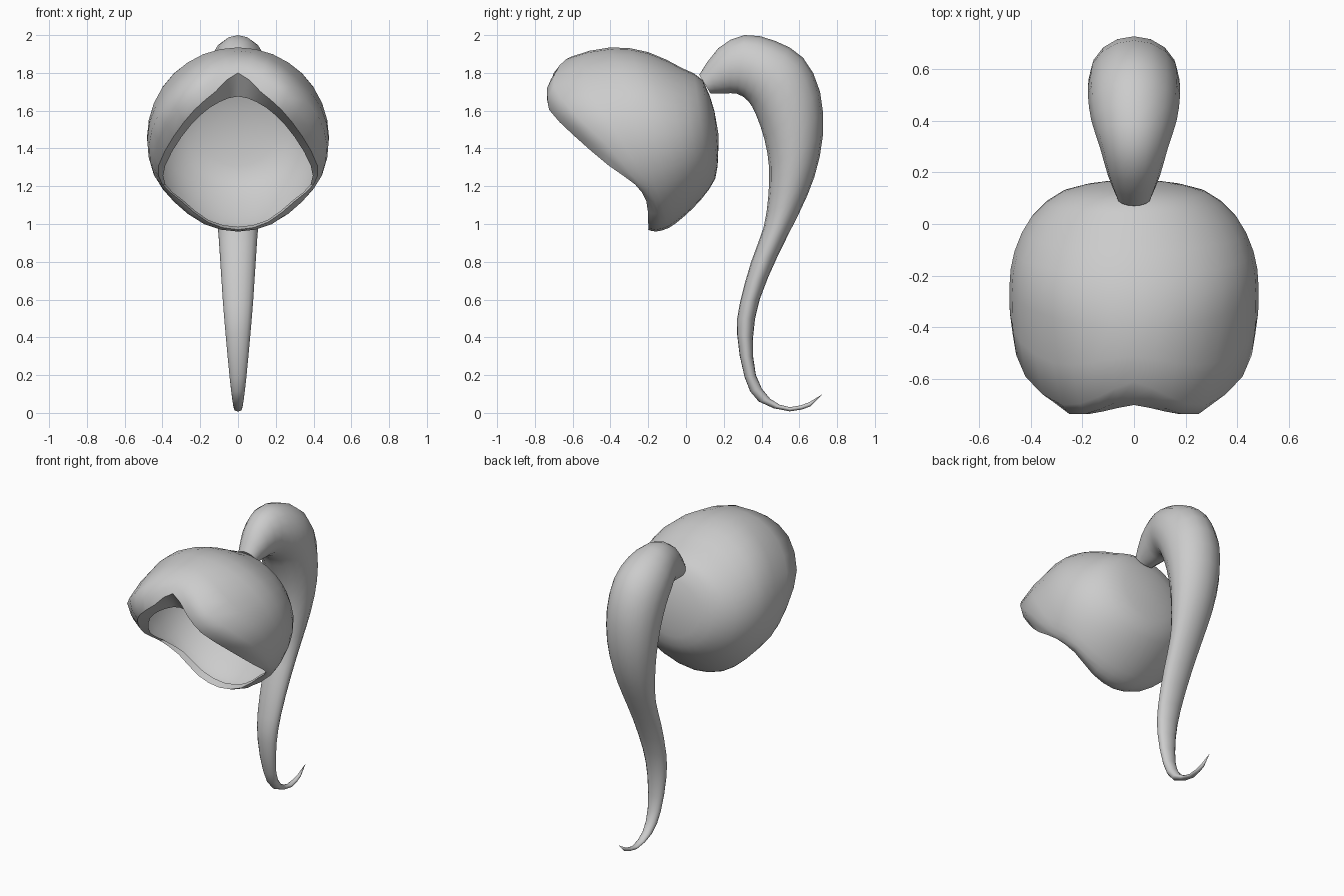
import bpy, bmesh
from math import sin, cos, pi
from mathutils import Vector

if "Cube" in bpy.data.objects:
    bpy.data.objects.remove(bpy.data.objects["Cube"])


def refine(items, cyclic, mid):
    """Insert a smoothly interpolated item between each pair of neighbours."""
    n, out = len(items), []
    for i in range(n if cyclic else n - 1):
        ids = [i - 1, i, i + 1, i + 2]
        ids = [k % n if cyclic else max(0, min(n - 1, k)) for k in ids]
        out += [items[i], mid(*[items[k] for k in ids])]
    return out if cyclic else out + [items[-1]]


def mid_point(a, b, c, d):
    return (9 * (b + c) - a - d) / 16


def mid_ring(*rings):
    return [mid_point(*p) for p in zip(*rings)]


def loft(name, rings, tip, close_start=False):
    """Skin closed rings of equal size, ending in a single tip point."""
    bm = bmesh.new()
    vs = [[bm.verts.new(p) for p in r] for r in rings]
    n = len(vs[0])
    for a, b in zip(vs, vs[1:]):
        for i in range(n):
            j = (i + 1) % n
            bm.faces.new((a[i], a[j], b[j], b[i]))
    end = bm.verts.new(tip)
    for i in range(n):
        bm.faces.new((vs[-1][i], vs[-1][(i + 1) % n], end))
    if close_start:
        bm.faces.new(vs[0])
    bmesh.ops.recalc_face_normals(bm, faces=bm.faces)
    bm.faces.ensure_lookup_table()
    # the faces at the tip must look away from the last ring's interior
    out = Vector(tip) - sum((Vector(p) for p in rings[0]), Vector()) / n
    tip_normal = sum((f.normal for f in end.link_faces), Vector())
    if not close_start and tip_normal.dot(out) < 0:
        bmesh.ops.reverse_faces(bm, faces=bm.faces)
    me = bpy.data.meshes.new(name)
    bm.to_mesh(me)
    bm.free()
    ob = bpy.data.objects.new(name, me)
    bpy.context.collection.objects.link(ob)
    bpy.context.view_layer.objects.active = ob
    ob.select_set(True)
    return ob


def mirrored(half):
    """Complete a half ring running from top centre to bottom centre."""
    return [Vector(p) for p in half + [(-x, y, z) for x, y, z in half[-2:0:-1]]]


def oval(top, bottom, w, n=16):
    """Ring between two points of the side profile, with half width w."""
    top, bottom = Vector((0, *top)), Vector((0, *bottom))
    out = []
    for i in range(n):
        a = 2 * pi * i / n
        out.append(top.lerp(bottom, (1 - cos(a)) / 2) + Vector((w * sin(a), 0, 0)))
    return out


# Hair cap: folded-in lip, hairline, bulge behind it, ovals shrinking to the back
lip = [(0, -.62, 1.675), (.10, -.63, 1.645), (.20, -.62, 1.575),
       (.30, -.53, 1.46), (.385, -.39, 1.31), (.385, -.25, 1.21),
       (.29, -.17, 1.125), (.155, -.15, 1.02), (0, -.15, .985)]
hairline = [(0, -.70, 1.80), (.12, -.725, 1.70), (.23, -.725, 1.605),
            (.34, -.59, 1.465), (.42, -.41, 1.31), (.40, -.27, 1.21),
            (.30, -.21, 1.12), (.16, -.20, 1.01), (0, -.20, .97)]
bulge = [(0, -.61, 1.885), (.14, -.67, 1.84), (.28, -.70, 1.73),
         (.42, -.59, 1.58), (.47, -.42, 1.42), (.44, -.28, 1.25),
         (.33, -.18, 1.12), (.18, -.16, 1.0), (0, -.16, .96)]
cap_rings = [mirrored(hairline), mirrored(bulge)]
for top, bottom, w in [((-.40, 1.935), (-.09, .98), .482),
                       ((-.20, 1.91), (-.01, 1.04), .462),
                       ((-.02, 1.825), (.08, 1.13), .395),
                       ((.09, 1.76), (.155, 1.24), .28),
                       ((.15, 1.60), (.17, 1.36), .13)]:
    cap_rings.append(oval(top, bottom, w))
cap_rings = [mirrored(lip)] + refine(cap_rings, False, mid_ring)
cap_rings = [refine(r, True, mid_point) for r in cap_rings]
loft("hair_cap", cap_rings, (0, .173, 1.47))

# Ponytail: outer and inner side profile points with half width
tail = [((.07, 1.79), (.13, 1.69), .065), ((.17, 1.93), (.20, 1.69), .10),
        ((.31, 2.0), (.27, 1.69), .13), ((.47, 1.97), (.33, 1.65), .165),
        ((.62, 1.88), (.37, 1.58), .178), ((.71, 1.70), (.415, 1.45), .175),
        ((.725, 1.47), (.44, 1.30), .16), ((.68, 1.25), (.435, 1.14), .135),
        ((.60, 1.06), (.41, .98), .11), ((.49, .84), (.345, .80), .095),
        ((.39, .60), (.285, .58), .08), ((.355, .40), (.27, .42), .065),
        ((.37, .20), (.31, .19), .045), ((.445, .075), (.385, .06), .03),
        ((.55, .03), (.55, .008), .02), ((.65, .055), (.66, .035), .012)]
tail_rings = refine([oval(*s) for s in tail], False, mid_ring)
loft("ponytail", tail_rings, (0, .725, .10), True)

bpy.ops.object.shade_smooth_by_angle(angle=pi / 3.6)
